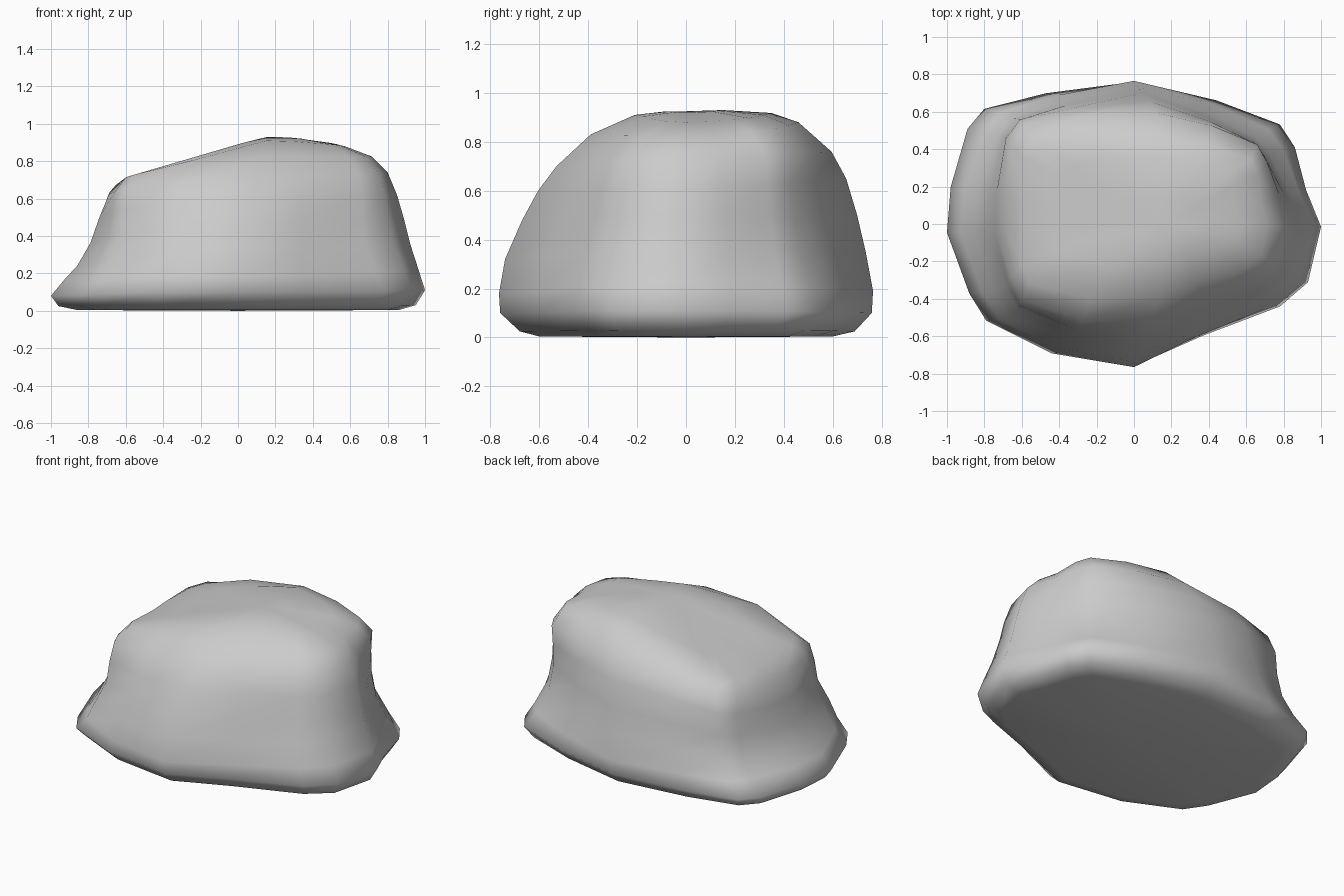
import bpy, bmesh

if "Cube" in bpy.data.objects:
    bpy.data.objects.remove(bpy.data.objects["Cube"])

# Plan outline of the boulder foot, in unit x / y extents
OUTLINE = [(1, -.02), (.92, .24), (.86, .54), (.78, .70), (.44, .87), (0, 1),
           (-.47, .92), (-.80, .81), (-.89, .67), (-.98, .26), (-1, -.06),
           (-.88, -.49), (-.79, -.68), (-.44, -.91), (0, -1), (.36, -.79),
           (.78, -.58), (.93, -.41)]

# Side profiles from bottom to top: (distance from centre, height)
LEFT = [(.86, .004), (.96, .025), (1, .08), (.93, .165), (.86, .24), (.79, .36),
        (.74, .5), (.69, .62), (.59, .71), (.40, .775), (.12, .855)]
RIGHT = [(.86, .004), (.95, .03), (1, .11), (.965, .22), (.92, .36), (.885, .5),
         (.85, .62), (.80, .74), (.715, .825), (.57, .88), (.34, .92)]
FRONT = [(.6, .004), (.68, .025), (.76, .1), (.765, .18), (.74, .32), (.67, .48),
         (.605, .6), (.53, .70), (.39, .83), (.21, .91), (.08, .925)]
BACK = [(.6, .004), (.69, .025), (.76, .1), (.765, .19), (.735, .35), (.70, .5),
        (.655, .65), (.595, .76), (.46, .88), (.35, .918), (.15, .93)]

# Corner corrections per ring: pinched waist (-) and fuller shoulder (+)
CORNERS = {
    (1, 1): [0, 0, 0, -.05, -.10, -.10, -.06, .02, .08, .06, 0],
    (1, -1): [0, 0, 0, -.02, -.05, -.06, -.03, 0, .02, .02, 0],
    (-1, 1): [0, 0, 0, -.04, -.05, -.01, .05, .08, .12, .12, 0],
    (-1, -1): [0, 0, 0, -.02, -.01, 0, .06, .12, .21, .20, 0],
}


def roof(x):
    """Sloping top of the boulder."""
    return .89 + .293 * x


def ring_point(k, ux, uy):
    sx, sy = (1 if ux >= 0 else -1), (1 if uy >= 0 else -1)
    xs = RIGHT[k] if sx > 0 else LEFT[k]
    ys = BACK[k] if sy > 0 else FRONT[k]
    w = ux * ux / (ux * ux + uy * uy)
    z = xs[1] * w + ys[1] * (1 - w)
    grow = 1 + 4 * w * (1 - w) * CORNERS[sx, sy][k]
    c = .25 * max(0, z - .3)          # upper rings lean towards the right
    x = c + ux * (xs[0] - sx * c) * grow
    return x, uy * ys[0] * grow, min(z, roof(x))


# Boulder: rings lofted from bottom to top
bm = bmesh.new()
rings = [[bm.verts.new(ring_point(k, ux, uy)) for ux, uy in OUTLINE]
         for k in range(len(LEFT))]
n = len(OUTLINE)
for lo, hi in zip(rings, rings[1:]):
    for i in range(n):
        j = (i + 1) % n
        bm.faces.new((lo[i], lo[j], hi[j], hi[i]))


def close_with_fan(ring, centre):
    tip = bm.verts.new(centre)
    for i in range(n):
        bm.faces.new((ring[i], ring[(i + 1) % n], tip))


close_with_fan(rings[0], (0, 0, 0))
close_with_fan(rings[-1], (.14, 0, .925))
bmesh.ops.recalc_face_normals(bm, faces=bm.faces)
for f in bm.faces:
    f.smooth = True

mesh = bpy.data.meshes.new("boulder")
bm.to_mesh(mesh)
bm.free()
boulder = bpy.data.objects.new("boulder", mesh)
bpy.context.collection.objects.link(boulder)
